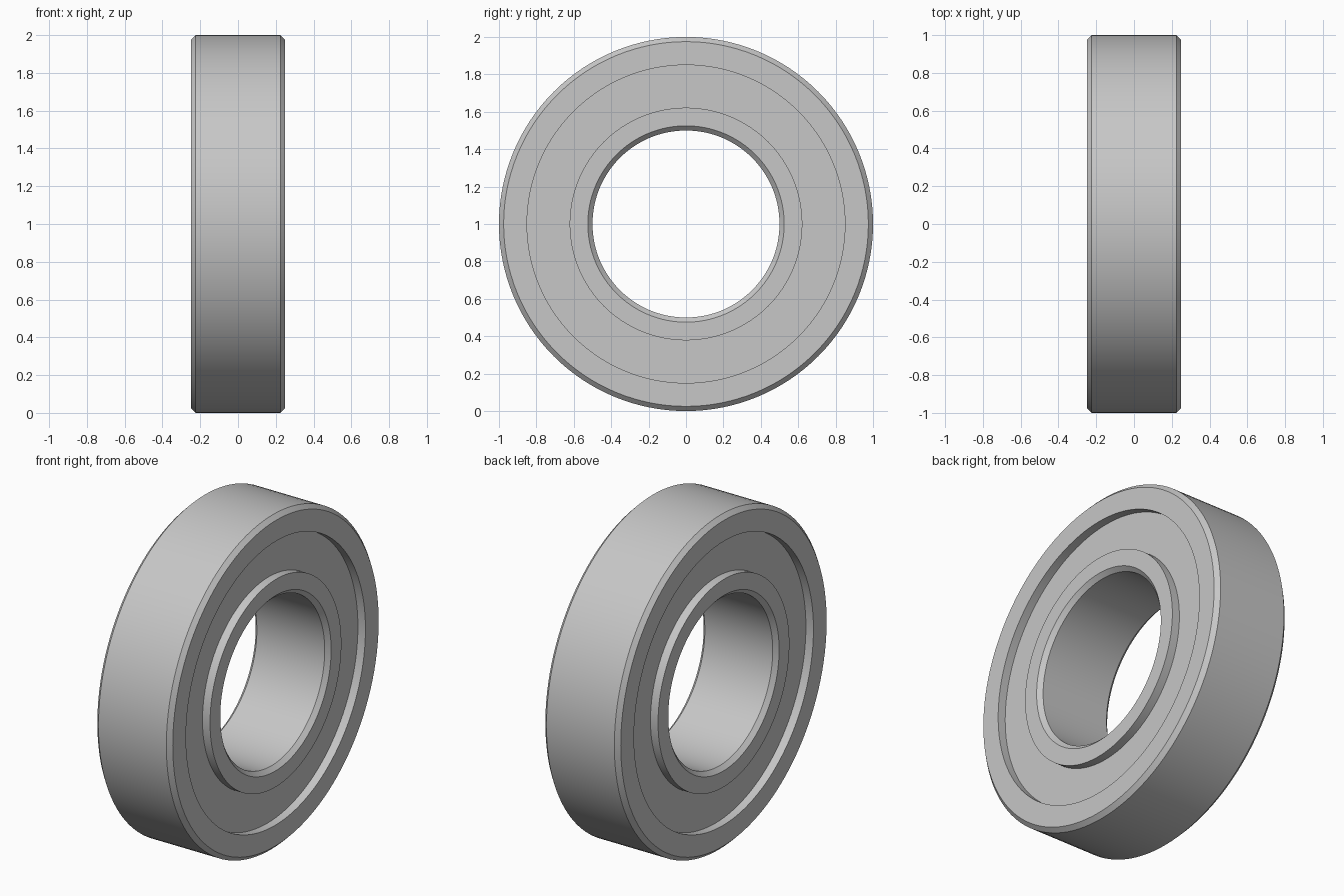
import bpy, bmesh, math

if "Cube" in bpy.data.objects:
    bpy.data.objects.remove(bpy.data.objects["Cube"])

SEGMENTS = 128
HALF = 0.25      # half width of the bearing
SEAL = 0.20      # distance of the recessed seals from the middle
CH = 0.025       # edge chamfer
R_OUT, R_BORE = 1.0, 0.5
R_LIP_OUT, R_LIP_IN = 0.85, 0.622

steel = bpy.data.materials.new("steel grey")
steel.diffuse_color = (0.57, 0.57, 0.57, 1)
steel.use_nodes = True
steel.node_tree.nodes["Principled BSDF"].inputs["Base Color"].default_value = steel.diffuse_color


def lathe(name, profile):
    """Revolve (x, radius) points around the x axis, centred at z = 1."""
    bm = bmesh.new()
    rings = []
    for x, r in profile:
        ring = []
        for i in range(SEGMENTS):
            a = 2 * math.pi * i / SEGMENTS
            ring.append(bm.verts.new((x, r * math.cos(a), 1 + r * math.sin(a))))
        rings.append(ring)
    for a, b in zip(rings, rings[1:]):
        for i in range(SEGMENTS):
            j = (i + 1) % SEGMENTS
            bm.faces.new((a[i], a[j], b[j], b[i]))
    mesh = bpy.data.meshes.new(name)
    bm.to_mesh(mesh)
    bm.free()
    mesh.materials.append(steel)
    obj = bpy.data.objects.new(name, mesh)
    bpy.context.collection.objects.link(obj)
    bpy.ops.object.select_all(action='DESELECT')
    obj.select_set(True)
    bpy.context.view_layer.objects.active = obj
    bpy.ops.object.shade_smooth_by_angle(angle=math.radians(30))
    return obj


# Outer race: lip, side face, chamfer and outer wall
lathe("outer_race", [
    (-SEAL, R_LIP_OUT), (-HALF, R_LIP_OUT), (-HALF, R_OUT - CH), (-HALF + CH, R_OUT),
    (HALF - CH, R_OUT), (HALF, R_OUT - CH), (HALF, R_LIP_OUT), (SEAL, R_LIP_OUT)])

# Inner race: lip, side face, chamfer and bore
lathe("inner_race", [
    (SEAL, R_LIP_IN), (HALF, R_LIP_IN), (HALF, R_BORE + CH), (HALF - CH, R_BORE),
    (-HALF + CH, R_BORE), (-HALF, R_BORE + CH), (-HALF, R_LIP_IN), (-SEAL, R_LIP_IN)])

# Recessed flat seals between the races
lathe("right_seal", [(SEAL, R_LIP_OUT), (SEAL, R_LIP_IN)])
lathe("left_seal", [(-SEAL, R_LIP_IN), (-SEAL, R_LIP_OUT)])
